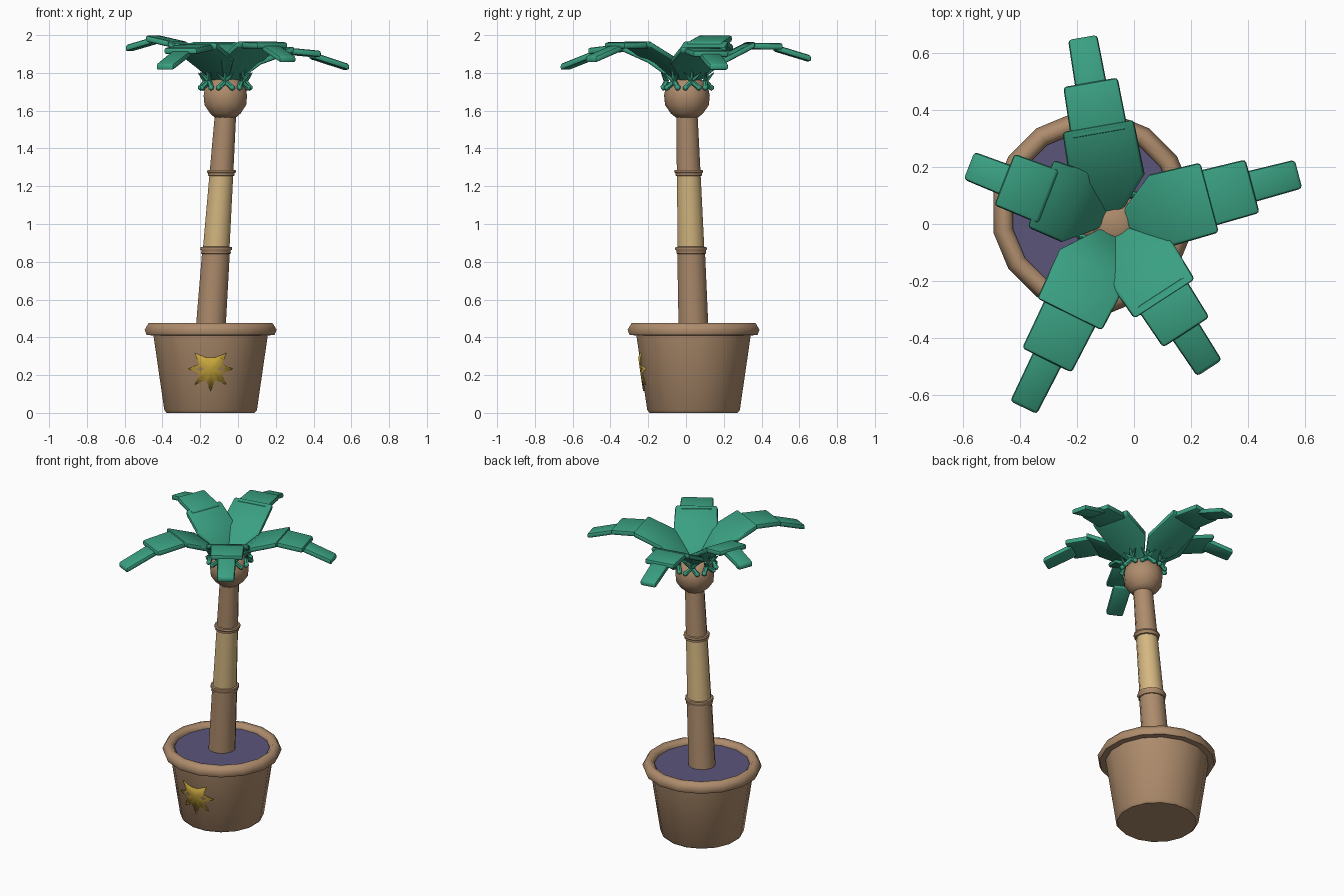
import bpy, bmesh, math
from mathutils import Vector, Matrix

if "Cube" in bpy.data.objects:
    bpy.data.objects.remove(bpy.data.objects["Cube"])


def material(name, rgb):
    m = bpy.data.materials.new(name)
    m.use_nodes = True
    m.diffuse_color = (*rgb, 1)
    node = next(n for n in m.node_tree.nodes if n.type == "BSDF_PRINCIPLED")
    node.inputs["Base Color"].default_value = (*rgb, 1)
    return m


BROWN = material("clay brown", (0.42, 0.26, 0.15))
TAN = material("pale bark", (0.66, 0.47, 0.22))
GREEN = material("leaf green", (0.042, 0.35, 0.22))
SOIL = material("purple soil", (0.105, 0.09, 0.195))
GOLD = material("gold", (0.57, 0.38, 0.045))

POT = Vector((-0.145, 0.04, 0))
CROWN = Vector((-0.067, 0.005, 0))


def finish(bm, name, mat, angle=40):
    bmesh.ops.recalc_face_normals(bm, faces=bm.faces)
    mesh = bpy.data.meshes.new(name)
    bm.to_mesh(mesh)
    bm.free()
    mesh.materials.append(mat)
    ob = bpy.data.objects.new(name, mesh)
    bpy.context.collection.objects.link(ob)
    bpy.ops.object.select_all(action="DESELECT")
    ob.select_set(True)
    bpy.context.view_layer.objects.active = ob
    bpy.ops.object.shade_smooth_by_angle(angle=math.radians(angle))
    return ob


def pot_axis(z):
    return POT


def trunk_axis(z):
    t = (z - 0.44) / 1.13
    return POT.lerp(CROWN, t)


def lathe(name, profile, mat, axis=pot_axis, sides=16, angle=40):
    """Stack rings of (radius, height) along an axis and cap both ends."""
    bm = bmesh.new()
    rings = []
    for r, z in profile:
        c = axis(z)
        rings.append([bm.verts.new((c.x + r * math.cos(a), c.y + r * math.sin(a), z))
                      for a in (math.tau * (i + 0.5) / sides for i in range(sides))])
    for low, high in zip(rings, rings[1:]):
        for i in range(sides):
            j = (i + 1) % sides
            bm.faces.new((low[i], low[j], high[j], high[i]))
    bm.faces.new(rings[0])
    bm.faces.new(rings[-1])
    return finish(bm, name, mat, angle)


# Pot, rim and soil
lathe("pot", [(0.237, 0), (0.25, 0.015), (0.31, 0.42)], BROWN)
lathe("pot_rim", [(0.3, 0.41), (0.345, 0.412), (0.356, 0.44), (0.335, 0.475),
                  (0.305, 0.475), (0.286, 0.455), (0.286, 0.42)], BROWN, angle=60)
lathe("soil", [(0.29, 0.42), (0.29, 0.447)], SOIL)

# Trunk sections and the rings between them
lathe("trunk_lower", [(0.082, 0.43), (0.076, 0.86)], BROWN, trunk_axis, 12)
lathe("trunk_middle", [(0.073, 0.86), (0.065, 1.27)], TAN, trunk_axis, 12)
lathe("trunk_upper", [(0.065, 1.27), (0.058, 1.6)], BROWN, trunk_axis, 12)
for name, z, r, h in (("lower_ring", 0.86, 0.076, 0.02), ("upper_ring", 1.27, 0.068, 0.017)):
    lathe(name, [(r - 0.006, z - h), (r + 0.006, z - h * 0.8), (r + 0.004, z - h * 0.1),
                 (r + 0.012, z + h * 0.3), (r + 0.009, z + h * 0.9), (r - 0.006, z + h)],
          BROWN, trunk_axis, 12, 60)

# Bulb under the crown
lathe("crown_bulb", [(0.06, 1.565), (0.085, 1.585), (0.116, 1.63), (0.121, 1.68),
                     (0.112, 1.725), (0.085, 1.76), (0.04, 1.78)],
      BROWN, lambda z: CROWN, 10, 50)

# Gold emblem wrapped on the pot front: an eight-pointed star without its top point
bm = bmesh.new()
outline = []
for k in range(16):
    if k == 4:
        continue
    a = math.tau * k / 16
    r = 0.064 if k % 2 else 0.118
    outline.append((r * math.cos(a), r * math.sin(a)))


def on_pot(u, v):
    z = 0.233 + v
    r = 0.2525 + 0.148 * (z - 0.015)
    return bm.verts.new((POT.x + u, POT.y - math.sqrt(r * r - u * u), z))


centre = on_pot(0, 0)
edge = [on_pot(u, v) for u, v in outline]
for i in range(len(edge)):
    bm.faces.new((centre, edge[i], edge[(i + 1) % len(edge)]))
star = finish(bm, "star_emblem", GOLD)
thick = star.modifiers.new("thickness", "SOLIDIFY")
thick.thickness = 0.009


def slab(bm, rows, thickness=0.034):
    """Bevelled plate running outwards along x through rows of (x, z, half width)."""
    part = bmesh.new()
    h = thickness / 2
    rings = [[part.verts.new((x, s * w, z + t * h))
              for s, t in ((-1, -1), (1, -1), (1, 1), (-1, 1))] for x, z, w in rows]
    for a, b in zip(rings, rings[1:]):
        for i in range(4):
            j = (i + 1) % 4
            part.faces.new((a[i], a[j], b[j], b[i]))
    part.faces.new(rings[0])
    part.faces.new(rings[-1])
    bmesh.ops.recalc_face_normals(part, faces=part.faces)
    sharp = [e for e in part.edges if e.calc_face_angle(0) > 0.9]
    bmesh.ops.bevel(part, geom=sharp, offset=0.012, segments=2, profile=0.5, affect="EDGES")
    temp = bpy.data.meshes.new("slab")
    part.to_mesh(temp)
    part.free()
    bm.from_mesh(temp)
    bpy.data.meshes.remove(temp)


# Five fronds: heading, then (reach, height) of the knee and the three plate ends
fronds = (
    ("left_frond", 14.8, (0.16, 1.86), (0.344, 1.925), (0.50, 1.90), (0.667, 1.83)),
    ("back_frond", 99.9, (0.15, 1.85), (0.345, 1.95), (0.50, 1.94), (0.66, 1.875)),
    ("right_frond", 158.7, (0.15, 1.87), (0.28, 1.955), (0.417, 1.983), (0.55, 1.93)),
    ("front_right_frond", 243.7, (0.17, 1.87), (0.36, 1.945), (0.54, 1.915), (0.725, 1.83)),
    ("front_left_frond", 303, (0.16, 1.87), (0.32, 1.955), (0.46, 1.945), (0.61, 1.87)),
)
for name, heading, knee, inner, middle, tip in fronds:
    bm = bmesh.new()
    slab(bm, [(0.04, 1.755, 0.035), (*knee, 0.132), (*inner, 0.127)])
    for start, end, w in ((inner, middle, 0.097), (middle, tip, 0.052)):
        slab(bm, [(start[0] - 0.03, start[1] - 0.008, w + 0.004), (*end, w)])
    bm.transform(Matrix.Translation(CROWN) @ Matrix.Rotation(math.radians(heading), 4, "Z"))
    finish(bm, name, GREEN)

# Sepals around the bulb: little stars of two drooping lobes and three rising points
bm = bmesh.new()
for k in range(7):
    turn = Matrix.Rotation(math.tau * (k + 0.25) / 7, 4, "Z")
    root = Vector((0.108, 0, 1.755))
    for end, r_end in (((0.125, 0.036, 1.722), 0.014), ((0.125, -0.036, 1.722), 0.014),
                       ((0.135, 0.045, 1.80), 0.003), ((0.135, -0.045, 1.80), 0.003),
                       ((0.13, 0, 1.825), 0.003)):
        d = Vector(end) - root
        place = (Matrix.Translation(CROWN) @ turn @ Matrix.Translation(root + d / 2)
                 @ d.to_track_quat("Z", "Y").to_matrix().to_4x4())
        bmesh.ops.create_cone(bm, cap_ends=True, segments=6, radius1=0.014,
                              radius2=r_end, depth=d.length, matrix=place)
        if r_end > 0.01:
            bmesh.ops.create_icosphere(bm, subdivisions=1, radius=0.017,
                                       matrix=Matrix.Translation(CROWN) @ turn
                                       @ Matrix.Translation(end))
finish(bm, "sepals", GREEN, 50)
